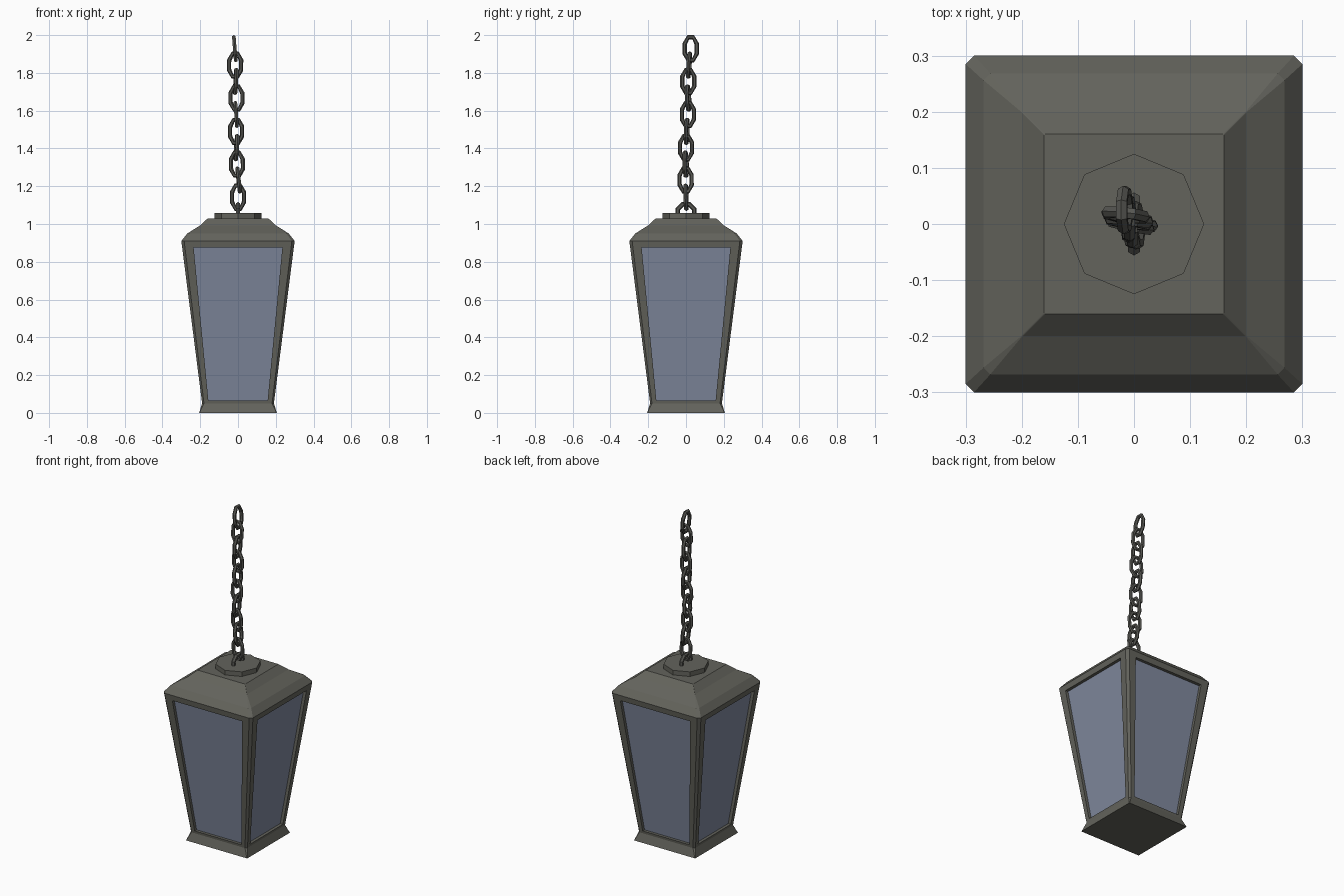
import bpy, bmesh, math
from mathutils import Vector, Matrix, Euler

if "Cube" in bpy.data.objects:
    bpy.data.objects.remove(bpy.data.objects["Cube"])


def material(name, rgb):
    m = bpy.data.materials.new(name)
    m.diffuse_color = (*rgb, 1)
    m.use_nodes = True
    m.node_tree.nodes["Principled BSDF"].inputs["Base Color"].default_value = m.diffuse_color
    return m


METAL = material("dark_metal", (0.125, 0.125, 0.107))
CHAIN = material("chain_metal", (0.095, 0.095, 0.085))
GLASS = material("blue_grey_glass", (0.215, 0.25, 0.34))


def finish(name, bm, mats):
    bmesh.ops.remove_doubles(bm, verts=bm.verts, dist=1e-5)
    bmesh.ops.recalc_face_normals(bm, faces=bm.faces)
    me = bpy.data.meshes.new(name)
    bm.to_mesh(me)
    bm.free()
    for m in mats:
        me.materials.append(m)
    ob = bpy.data.objects.new(name, me)
    bpy.context.collection.objects.link(ob)
    return ob


def square_ring(bm, h, z, c):
    # square of half size h with corners cut by c
    pts = []
    for k in range(4):
        rot = Matrix.Rotation(k * math.pi / 2, 3, 'Z')
        for x in (-h + c, h - c):
            pts.append(bm.verts.new(rot @ Vector((x, -h, z))))
    return pts


def loft(bm, profile, skip=()):
    rings = [square_ring(bm, *p) for p in profile]
    for i, (a, b) in enumerate(zip(rings, rings[1:])):
        for j in range(8):
            if i in skip and j % 2 == 0:
                continue
            n = (j + 1) % 8
            bm.faces.new((a[j], a[n], b[n], b[j]))
    bm.faces.new(rings[0][::-1])
    bm.faces.new(rings[-1])


# housing: flared foot, tapering posts, shoulder and roof
BOT, TOP = (0.190, 0.05, 0.010), (0.300, 0.91, 0.015)
bm = bmesh.new()
loft(bm, [(0.206, 0, 0.002), BOT, TOP, (0.268, 0.95, 0.012),
          (0.200, 0.993, 0.001), (0.160, 1.03, 0.001)], skip=(1,))


# four window openings with recessed panes
def wall_y(z):
    return -(BOT[0] + (TOP[0] - BOT[0]) * (z - BOT[1]) / (TOP[1] - BOT[1]))


for k in range(4):
    rot = Matrix.Rotation(k * math.pi / 2, 3, 'Z')

    def quad(wb, zb, wt, zt, d):
        co = [(-wb, zb), (wb, zb), (wt, zt), (-wt, zt)]
        return [bm.verts.new(rot @ Vector((x, wall_y(z) + d, z))) for x, z in co]

    outer = quad(BOT[0] - BOT[2], BOT[1], TOP[0] - TOP[2], TOP[1], 0)
    rim = quad(0.157, 0.065, 0.235, 0.876, 0)
    pane = quad(0.157, 0.065, 0.235, 0.876, 0.018)
    for a, b in ((outer, rim), (rim, pane)):
        for j in range(4):
            n = (j + 1) % 4
            bm.faces.new((a[j], a[n], b[n], b[j]))
    bm.faces.new(pane).material_index = 1
finish("lantern_housing", bm, [METAL, GLASS])

# octagonal cap plate
bm = bmesh.new()
bmesh.ops.create_cone(bm, cap_ends=True, segments=8, radius1=0.125, radius2=0.125,
                      depth=0.04, matrix=Matrix.Translation((0, 0, 1.038)))
bmesh.ops.rotate(bm, verts=bm.verts, matrix=Matrix.Rotation(0, 3, 'Z'))
finish("cap_plate", bm, [METAL])


# chain links: eight-sided oval rings, lying in the local xz plane
def link(name, centre, half_w, half_h, r, turn):
    bm = bmesh.new()
    n, s = 8, 6
    k = 1 / math.cos(math.pi / n)
    mat = Matrix.Translation(centre) @ Euler(turn).to_matrix().to_4x4()
    rings = []
    for i in range(n):
        a = math.tau * (i + 0.5) / n
        ca, sa = math.cos(a), math.sin(a)
        ring = []
        for j in range(s):
            b = math.tau * j / s
            o = r * math.cos(b)
            p = Vector((ca * k * (half_w - r + o), r * math.sin(b),
                        sa * k * (half_h - r + o)))
            ring.append(bm.verts.new(mat @ p))
        rings.append(ring)
    for i in range(n):
        p, q = rings[i], rings[(i + 1) % n]
        for j in range(s):
            m = (j + 1) % s
            bm.faces.new((p[j], p[m], q[m], q[j]))
    finish(name, bm, [CHAIN])


Q = math.pi / 2
link("cap_loop", (0, 0, 1.06), 0.056, 0.056, 0.012, (0, 0, Q))
# centre x, centre y, centre z, lean, yaw
LINKS = [(0.000, 0.000, 1.142, 0.03, -0.10), (0.003, -0.002, 1.233, -0.10, 0.05),
         (-0.006, -0.002, 1.317, 0.03, -0.20), (-0.008, 0.000, 1.404, 0.06, 0.10),
         (-0.010, 0.004, 1.490, -0.04, -0.15), (-0.010, 0.010, 1.580, -0.06, 0.00),
         (-0.008, 0.011, 1.667, 0.05, -0.20), (-0.012, 0.012, 1.755, 0.05, 0.08),
         (-0.015, 0.016, 1.841, -0.06, -0.12), (-0.017, 0.025, 1.928, -0.08, 0.00)]
for i, (x, y, z, lean, yaw) in enumerate(LINKS):
    link(f"chain_link_{i + 1}", (x, y, z), 0.043, 0.072, 0.011,
         (lean, 0, yaw + (Q if i % 2 else 0)))
